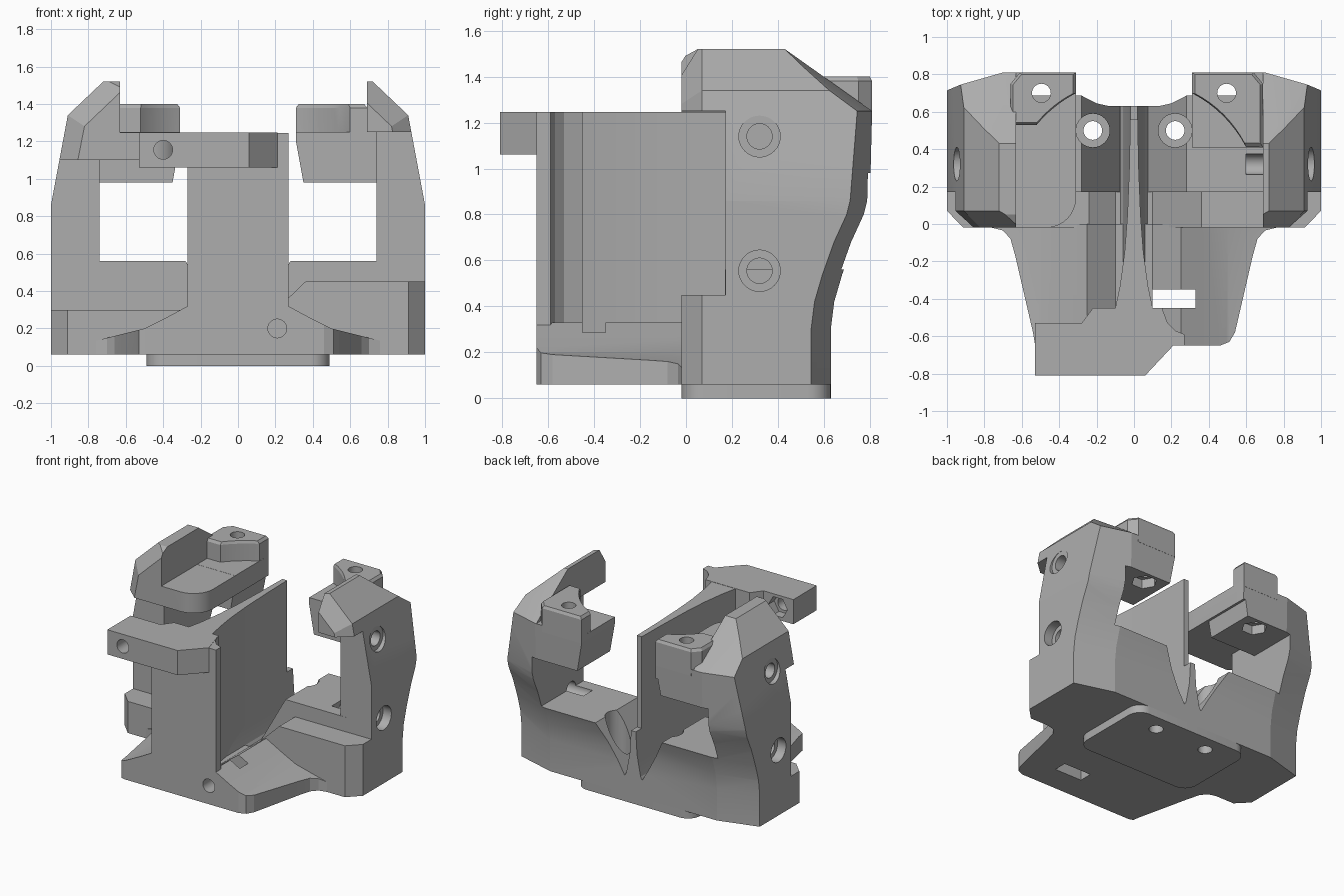
import bpy, bmesh
from math import sin, cos, pi, radians
from mathutils import Matrix, Vector

cube = bpy.data.objects.get("Cube")
if cube:
    bpy.data.objects.remove(cube, do_unlink=True)

grey = bpy.data.materials.new("plain grey")
grey.use_nodes = True
GREY = (0.42, 0.42, 0.42, 1)
grey.diffuse_color = GREY
grey.node_tree.nodes["Principled BSDF"].inputs["Base Color"].default_value = GREY


def loft(name, rings):
    """Solid skinned through rings of 3D points."""
    bm = bmesh.new()
    loops = [[bm.verts.new(p) for p in ring] for ring in rings]
    n = len(loops[0])
    for a, b in zip(loops, loops[1:]):
        for i in range(n):
            j = (i + 1) % n
            bm.faces.new((a[i], a[j], b[j], b[i]))
    bm.faces.new(loops[0])
    bm.faces.new(loops[-1])
    bmesh.ops.recalc_face_normals(bm, faces=bm.faces)
    bmesh.ops.triangulate(bm, faces=[f for f in bm.faces if len(f.verts) > 3])
    mesh = bpy.data.meshes.new(name)
    bm.to_mesh(mesh)
    bm.free()
    mesh.materials.append(grey)
    ob = bpy.data.objects.new(name, mesh)
    bpy.context.collection.objects.link(ob)
    return ob


def place(axis, a, b, h):
    return {"x": (h, a, b), "y": (a, h, b), "z": (a, b, h)}[axis]


def prism(name, axis, pts, lo, hi, s=1):
    """Profile extruded along an axis; s = -1 mirrors it in x."""
    rings = [[place(axis, a, b, h) for a, b in pts] for h in (lo, hi)]
    return loft(name, [[(s * x, y, z) for x, y, z in r] for r in rings])


def box(name, x0, x1, y0, y1, z0, z1, s=1):
    return prism(name, "z", [(x0, y0), (x1, y0), (x1, y1), (x0, y1)], z0, z1, s)


def rod(axis, a, b, r, lo, hi, sides=32):
    pts = [(a + r * cos(2 * pi * i / sides), b + r * sin(2 * pi * i / sides)) for i in range(sides)]
    return prism("cutter", axis, pts, lo, hi)


def arc(cx, cy, r, a0, a1, n=8):
    angles = [radians(a0 + (a1 - a0) * i / n) for i in range(n + 1)]
    return [(cx + r * cos(a), cy + r * sin(a)) for a in angles]


def combine(ob, tool, mode):
    """Boolean with the tool, which is then removed."""
    mod = ob.modifiers.new("bool", "BOOLEAN")
    mod.operation, mod.solver, mod.object = mode, "EXACT", tool
    tool.hide_render = True
    bpy.context.view_layer.update()
    ev = ob.evaluated_get(bpy.context.evaluated_depsgraph_get())
    mesh = bpy.data.meshes.new_from_object(ev)
    ob.modifiers.clear()
    ob.data = mesh
    bpy.data.objects.remove(tool, do_unlink=True)


def join(ob, tools):
    for t in tools:
        combine(ob, t, "UNION")


def drill(ob, tools):
    for t in tools:
        combine(ob, t, "DIFFERENCE")


def envelope(s):
    """Outer hull of one side: side outline crossed with front outline."""
    rear = [(0.63, 0.06), (0.63, 0.3), (0.645, 0.42), (0.68, 0.54), (0.73, 0.68),
            (0.785, 0.8), (0.8, 0.86), (0.81, 1.25)]
    top = [(0.43, 1.52), (0, 1.52), (-0.02, 1.49), (-0.02, 0.06)]
    rings = []
    for x, shift in ((-0.05, 0), (0.7, 0), (1.05, 0.1)):
        rings.append([(s * x, y - shift, z) for y, z in rear] + [(s * x, y, z) for y, z in top])
    hull = loft("hull", rings)
    full = [(-0.1, 0), (1, 0), (1, 0.86), (0.91, 1.34), (0.71, 1.53), (-0.1, 1.53)]
    slim = [(-0.1, 0), (0.91, 0), (0.91, 0.82), (0.82, 1.28), (0.61, 1.48), (-0.1, 1.48)]
    front = loft("front", [[(s * x, y, z) for x, z in p]
                           for y, p in ((-0.021, slim), (0.07, full), (1, full))])
    combine(hull, front, "INTERSECT")
    return hull


def side(name, s, step, head_low, head_in):
    """One side tower with floor, plateau, column, head and rear block."""
    body = box(name, -0.02, 1.2, -0.1, 1, 0, 0.2, s)
    inner = 0.36 - (0.45 - step) * 0.8
    join(body, [
        prism("step", "y", [(0.1, 0.03), (0.1, 0.2), (inner, step), (1.3, step), (1.3, 0.03)],
              -0.2, 0.9, s),
        prism("plateau", "y", [(0.07, 0.04), (0.07, 0.19), (0.28, 0.56), (0.8, 0.56), (0.8, 0.04)],
              0.17, 1.1, s),
        box("column", 0.74, 1.4, 0.171, 1.2, 0.1, 1.35, s),
        box("head", head_in, 1.5, -0.3, 1.3, head_low, 1.7, s),
        prism("rear_block", "y", [(0.31, 1.25), (0.31, 1.2), (0.35, 0.98), (0.85, 0.98), (0.85, 1.25)],
              0.41, 1.4, s)])
    if s < 0:
        shelf = arc(0.47, 0.14, 0.16, 180, 270) + [(0.95, -0.02), (0.95, 0.81), (0.31, 0.81)]
        join(body, [prism("shelf", "z", shelf, 1.1, 1.249, s)])
    combine(body, envelope(s), "INTERSECT")
    # screw boss hollowed by a round clearance
    if s > 0:
        curve = arc(0, 0.1, 0.675, 62.6, 27.5)
        outer = [(0.69, 0.41), (0.69, 0.75), (0.64, 0.81), (0.31, 0.81)]
    else:
        curve = arc(0, 0.1, 0.675, 62.6, 39.6)
        outer = [(0.66, 0.53), (0.66, 0.75), (0.61, 0.81), (0.31, 0.81)]
    c = Vector((0.5, 0.68))
    plan = curve + outer
    small = [tuple(Vector(p).lerp(c, 0.08)) for p in plan]
    join(body, [loft("boss", [[(s * x, y, z) for x, y in p]
                              for z, p in ((1.2, plan), (1.38, plan), (1.4, small))])])
    # screw holes with countersinks and a nut pocket
    for z in (0.555, 1.14):
        lo, hi = sorted((s * 0.6, s * 1.1))
        drill(body, [rod("x", 0.32, z, 0.055, lo, hi)])
        lo, hi = sorted((s * 0.93, s * 1.1))
        drill(body, [rod("x", 0.32, z, 0.09, lo, hi)])
    drill(body, [rod("z", s * 0.495, 0.7, 0.05, 0.9, 1.5),
                 rod("z", s * 0.495, 0.7, 0.09, 0.9, 1.05, 6),
                 rod("z", s * 0.22, 0.5, 0.05, -0.1, 0.9),
                 rod("z", s * 0.22, 0.5, 0.09, 0.17, 0.9)])
    return body


left = side("left_side", 1, 0.45, 1.25, 0.69)
right = side("right_side", -1, 0.3, 1.1, 0.63)

# sloping front tongue of the base
half = [(0.54, -0.58), (0.635, -0.17), (0.66, -0.08), (0.7, -0.035), (0.76, -0.02), (0.76, 0.05)]
outline = ([(0.46, -0.65), (0.51, -0.63)] + half + [(-x, y) for x, y in reversed(half)]
           + [(-0.53, -0.64), (-0.5, -0.65)])
tongue = prism("front_tongue", "z", outline, 0.06, 0.5)
ridge = [(0.1, 0.22), (0.25, 0.33), (0.38, 0.26), (0.5, 0.2), (0.8, 0.125), (0.8, 0)]
deck = prism("deck", "y", ridge + [(-x, z) for x, z in reversed(ridge)], -0.9, 0.0)
combine(tongue, deck, "INTERSECT")
drill(tongue, [box("slot", 0.1, 0.33, -0.45, -0.35, -0.1, 0.6),
               rod("y", 0.21, 0.2, 0.05, -0.8, -0.5)])

# central wall flaring into the front plate
flare = [(0.27, -0.65), (0.27, -0.59), (0.22, -0.57), (0.18, -0.53), (0.15, -0.45), (0.1, -0.45),
         (0.075, -0.33), (0.05, -0.15), (0.035, 0.05), (0.025, 0.3), (0.02, 0.56)]
wall = prism("central_wall", "z", flare + [(-x, y) for x, y in reversed(flare)], 0.1, 1.245)
drill(wall, [rod("y", 0.21, 0.2, 0.05, -0.8, -0.5)])
foot = prism("wall_foot", "y", [(0.1, 0.15), (0.06, 0.22), (0.03, 0.38), (0.02, 0.55),
                               (-0.02, 0.55), (-0.03, 0.38), (-0.06, 0.22), (-0.1, 0.15)], -0.4, 0.63)

# top arm
arm = prism("top_arm", "z", [(-0.53, -0.81), (0.06, -0.81), (0.21, -0.65), (0.15, -0.45),
                             (-0.22, -0.45), (-0.28, -0.53), (-0.53, -0.53)], 1.06, 1.247)
drill(arm, [rod("y", -0.4, 1.155, 0.05, -0.9, -0.4), rod("y", -0.4, 1.155, 0.08, -0.6, -0.4, 6)])

# bottom pad
pad_plan = (arc(0.39, 0.53, 0.1, 0, 90) + arc(-0.39, 0.53, 0.1, 90, 180)
            + arc(-0.39, 0.08, 0.1, 180, 270) + arc(0.39, 0.08, 0.1, 270, 360))
pad = prism("bottom_pad", "z", pad_plan, 0, 0.062)
drill(pad, [rod("z", s * 0.22, 0.5, 0.05, -0.1, 0.2) for s in (1, -1)])

bpy.ops.object.select_all(action="DESELECT")
for ob in (left, right, tongue, wall, foot, arm, pad):
    ob.select_set(True)
bpy.context.view_layer.objects.active = left
bpy.ops.object.shade_smooth_by_angle(angle=radians(15))
